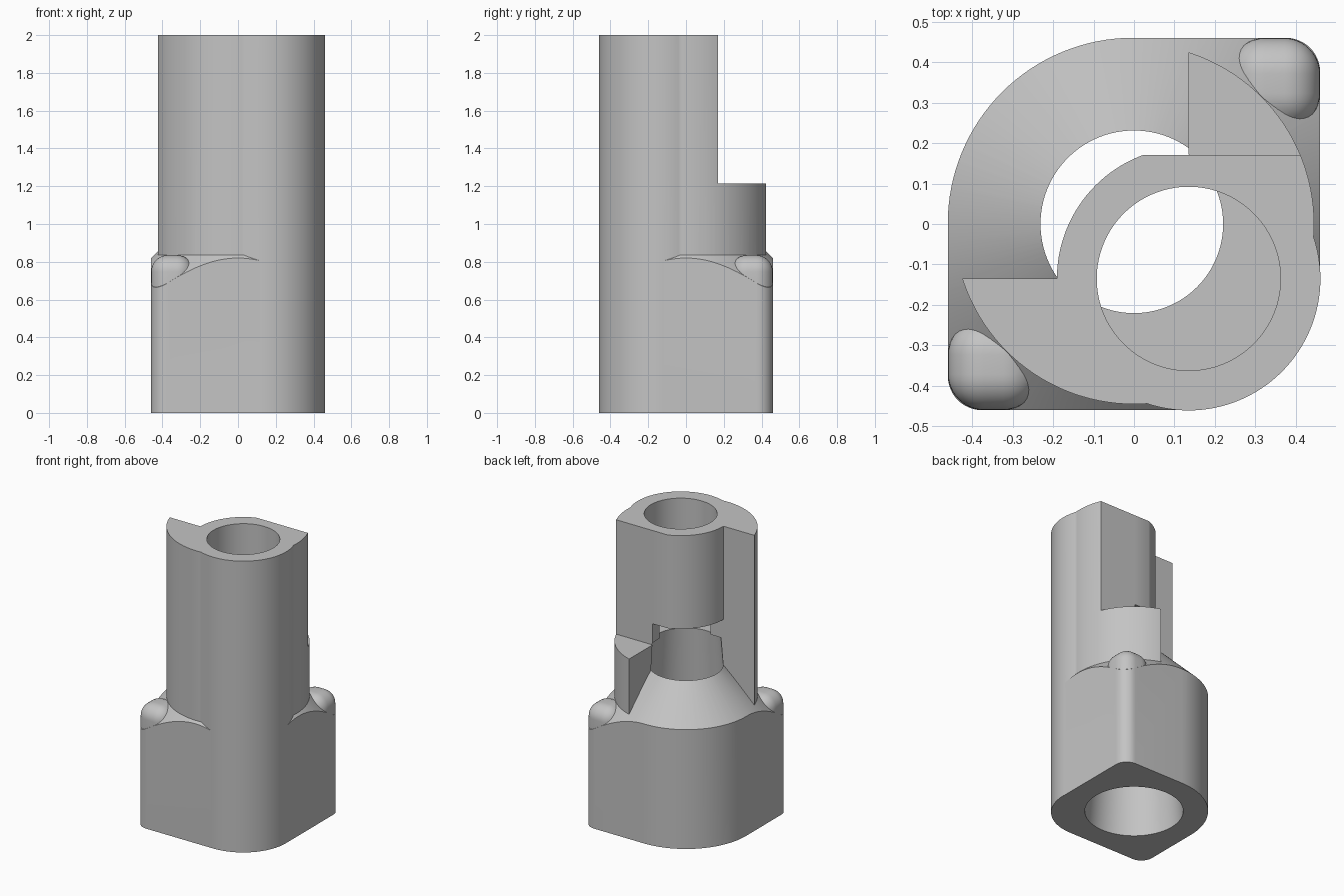
import bpy, bmesh, math
from mathutils import Matrix

old = bpy.data.objects.get("Cube")
if old:
    bpy.data.objects.remove(old, do_unlink=True)

GREY = bpy.data.materials.new("plain_grey")
GREY.use_nodes = True
GREY.diffuse_color = (0.55, 0.55, 0.55, 1)
GREY.node_tree.nodes["Principled BSDF"].inputs["Base Color"].default_value = (0.55, 0.55, 0.55, 1)

OFF = 0.135      # offset of the upper tube axis (+x, -y)
HALF = 0.46      # half width of the foot
SEG = 128


def to_object(name, bm):
    bmesh.ops.recalc_face_normals(bm, faces=bm.faces)
    mesh = bpy.data.meshes.new(name)
    bm.to_mesh(mesh)
    bm.free()
    obj = bpy.data.objects.new(name, mesh)
    bpy.context.collection.objects.link(obj)
    mesh.materials.append(GREY)
    return obj


def cone(name, r1, r2, z0, z1, x=0, y=0):
    bm = bmesh.new()
    bmesh.ops.create_cone(bm, cap_ends=True, segments=SEG, radius1=r1, radius2=r2,
                          depth=z1 - z0, matrix=Matrix.Translation((x, y, (z0 + z1) / 2)))
    return to_object(name, bm)


def box(name, lo, hi, bevel=0):
    bm = bmesh.new()
    bmesh.ops.create_cube(bm, size=1)
    for v in bm.verts:
        v.co = [a + (c + 0.5) * (b - a) for a, b, c in zip(lo, hi, v.co)]
    if bevel:
        bmesh.ops.bevel(bm, geom=bm.edges[:], offset=bevel, segments=10,
                        profile=0.5, affect='EDGES')
    return to_object(name, bm)


def prism(name, points, z0, z1):
    bm = bmesh.new()
    face = bm.faces.new([bm.verts.new((x, y, z0)) for x, y in points])
    new = bmesh.ops.extrude_face_region(bm, geom=[face])["geom"]
    bmesh.ops.translate(bm, vec=(0, 0, z1 - z0),
                        verts=[g for g in new if isinstance(g, bmesh.types.BMVert)])
    return to_object(name, bm)


def combine(target, tool, operation):
    mod = target.modifiers.new("combine", 'BOOLEAN')
    mod.operation, mod.solver, mod.object = operation, 'EXACT', tool
    bpy.context.view_layer.update()
    with bpy.context.temp_override(object=target, active_object=target,
                                   selected_objects=[target]):
        bpy.ops.object.modifier_apply(modifier=mod.name)
    bpy.data.objects.remove(tool, do_unlink=True)


# Foot: a square with two tight corners and two wide ones, under a 45 degree cone
outline = []
for quarter, (sx, sy, r) in enumerate([(1, 1, 0.085), (-1, 1, HALF - 0.002),
                                       (-1, -1, 0.085), (1, -1, 0.34)]):
    steps = 32 if r > 0.2 else 12
    for i in range(steps + 1):
        a = math.pi / 2 * (quarter + i / steps)
        outline.append((sx * (HALF - r) + r * math.cos(a), sy * (HALF - r) + r * math.sin(a)))
body = prism("holder_body", outline, 0, 1.15)
combine(body, cone("slope", 1.38, 0, -0.1, 1.28), 'INTERSECT')

# Rounded shoulders on the two tight corners
for s in (-1, 1):
    a, b = sorted((s * 0.235, s * (HALF - 0.0007)))
    combine(body, box("shoulder", (a, a, 0.4), (b, b, 0.835), 0.088), 'UNION')

# Column with one open quadrant
column = cone("column", 0.445, 0.445, 0.3, 2)
combine(column, box("quadrant_cut", (-1, -OFF, 0), (OFF, 1, 3)), 'DIFFERENCE')

# Offset tube that hangs over the open quadrant
tube = cone("tube", 0.3255, 0.3255, 0.0005, 2, OFF, -OFF)
combine(tube, box("window_cut", (-1, -OFF, -1), (OFF, 1, 1.36)), 'DIFFERENCE')
combine(column, tube, 'UNION')

# Step at the back
combine(column, box("step_cut", (-1, 0.17, 1.215), (1, 1, 3)), 'DIFFERENCE')
combine(body, column, 'UNION')

# Tapered lower bore and straight offset upper bore
combine(body, cone("lower_bore", 0.313, 0.218, -0.1, 1.23), 'DIFFERENCE')
combine(body, cone("upper_bore", 0.227, 0.227, 1.2, 2.2, OFF, -OFF), 'DIFFERENCE')

# Smooth shading with sharp edges kept
bpy.ops.object.select_all(action='DESELECT')
body.select_set(True)
bpy.context.view_layer.objects.active = body
bpy.ops.object.shade_smooth_by_angle(angle=math.radians(25))
